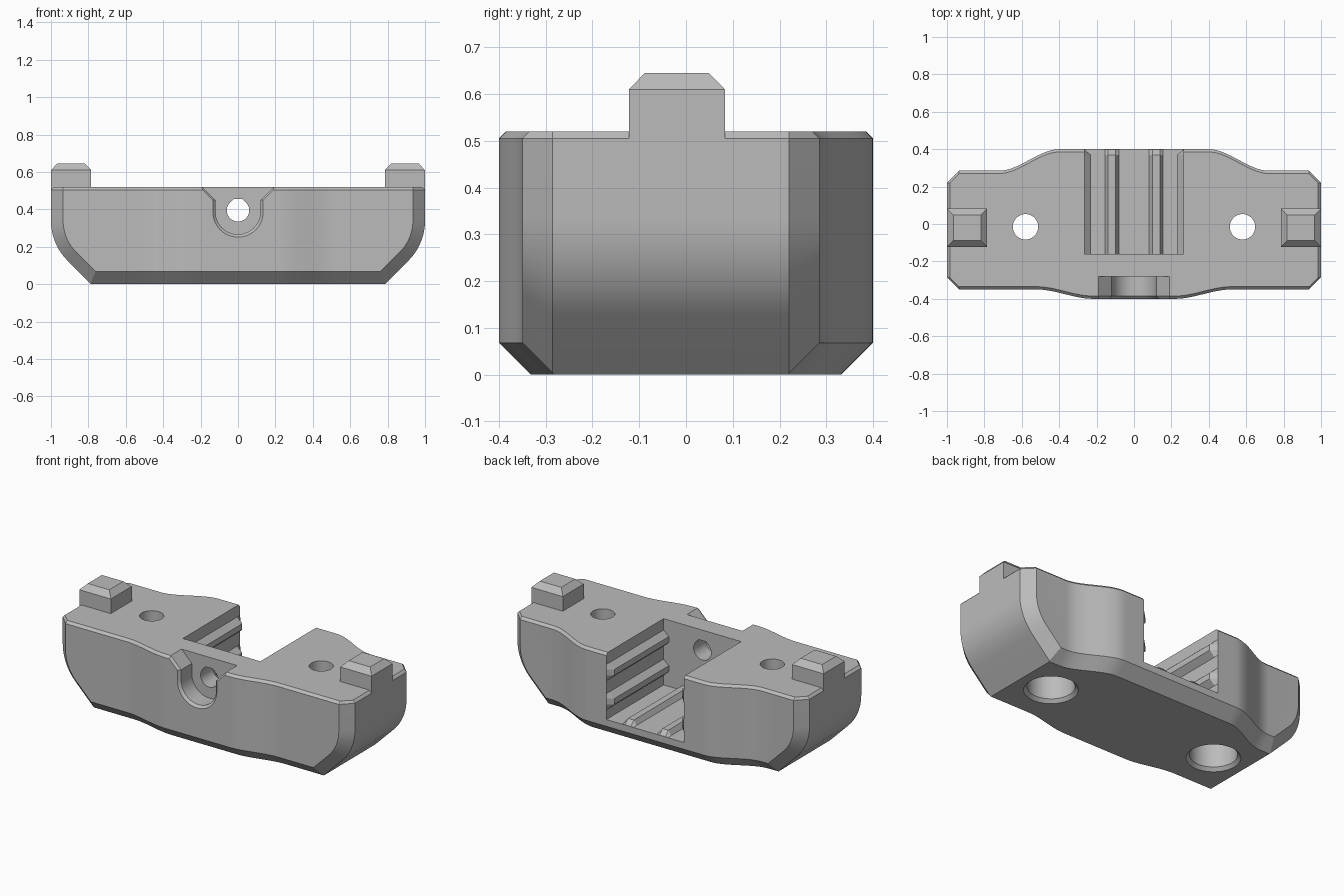
import bpy, bmesh
from math import sin, cos, pi, radians

if "Cube" in bpy.data.objects:
    bpy.data.objects.remove(bpy.data.objects["Cube"])

grey = bpy.data.materials.new("matte grey")
grey.use_nodes = True
grey.diffuse_color = (0.5, 0.5, 0.5, 1)
grey.node_tree.nodes["Principled BSDF"].inputs["Base Color"].default_value = (0.5, 0.5, 0.5, 1)


def loft(name, rings):
    """Join equal-length rings of points and cap both ends."""
    bm = bmesh.new()
    loops = [[bm.verts.new(p) for p in ring] for ring in rings]
    n = len(loops[0])
    for a, b in zip(loops, loops[1:]):
        for i in range(n):
            j = (i + 1) % n
            bm.faces.new((a[i], a[j], b[j], b[i]))
    bm.faces.new(loops[0])
    bm.faces.new(loops[-1])
    bmesh.ops.recalc_face_normals(bm, faces=bm.faces)
    mesh = bpy.data.meshes.new(name)
    bm.to_mesh(mesh)
    bm.free()
    mesh.materials.append(grey)
    ob = bpy.data.objects.new(name, mesh)
    bpy.context.collection.objects.link(ob)
    return ob


def combine(target, tool, operation):
    mod = target.modifiers.new(operation, "BOOLEAN")
    mod.operation, mod.solver, mod.object = operation, "EXACT", tool
    bpy.context.view_layer.objects.active = target
    bpy.ops.object.modifier_apply(modifier=mod.name)
    bpy.data.objects.remove(tool)


def at_y(profile, y):
    return [(x, y, z) for x, z in profile]


def mirrored(half):
    return half + [(-x, z) for x, z in reversed(half)]


# Plan outline with gently swelling front and back
def swell(x, outer, inner):
    t = min(max((outer - abs(x)) / (outer - inner), 0), 1)
    return t * t * (3 - 2 * t)


def plan(z, inset):
    xs = [-1.1] + [i * 0.02 for i in range(-36, 37)] + [1.1]
    front = [(x, -0.35 - 0.05 * swell(x, 0.52, 0.22) + inset, z) for x in xs]
    back = [(x, 0.285 + 0.115 * swell(x, 0.72, 0.4) - inset, z) for x in reversed(xs)]
    return front + back


body = loft("body", [plan(0, 0.068), plan(0.068, 0), plan(0.505, 0), plan(0.52, 0.015)])


# Rounded, tapered ends with chamfered corners
def end_profile(inset):
    r = 0.3 - inset
    arc = [(0.7 + r * cos(a), 0.339 + r * sin(a))
           for a in (radians(-45 + 5 * i) for i in range(10))]
    x, z = arc[0]
    return mirrored([(x - z - 0.1, -0.1)] + arc + [(1 - inset, 0.505), (0.945 - inset, 0.56)])


full, small = end_profile(0), end_profile(0.065)
combine(body, loft("end_shape", [
    at_y(small, -0.5), at_y(small, -0.35), at_y(full, -0.285),
    at_y(full, 0.22), at_y(small, 0.285), at_y(small, 0.5)]), "INTERSECT")


# Rear pocket, with ribs on its floor and side walls
def pocket(rib):
    floor, wall, h, d = 0.11, 0.265, 0.03 * rib, 0.035 * rib
    half = [(0.118 + dx, floor + dz) for dx, dz in ((-0.037, 0), (-0.02, h), (0.02, h), (0.037, 0))]
    half.append((wall, floor))
    for zc in (0.22, 0.40):
        half += [(wall, zc - 0.05), (wall - d, zc - 0.018), (wall - d, zc + 0.018), (wall, zc + 0.05)]
    return mirrored(half + [(wall, 0.6)])


combine(body, loft("pocket_cut", [
    at_y(pocket(1), -0.16), at_y(pocket(1), 0.37),
    at_y(pocket(0.02), 0.398), at_y(pocket(0.02), 0.5)]), "DIFFERENCE")


# Front recess with a bevelled rim and flared top
def recess(r):
    arc = [(r * sin(a), 0.387 - r * cos(a)) for a in (pi / 2 * i / 14 for i in range(1, 15))]
    return mirrored(arc + [(r, 0.45), (r + 0.13, 0.58)])


combine(body, loft("recess_cut", [
    at_y(recess(0.135), -0.5), at_y(recess(0.135), -0.4),
    at_y(recess(0.12), -0.385), at_y(recess(0.12), -0.28)]), "DIFFERENCE")


# Flat-topped teardrop hole through the front wall
def teardrop(r):
    half = [(r * sin(a), 0.395 - r * cos(a)) for a in (0.75 * pi * i / 18 for i in range(1, 19))]
    return mirrored(half + [(r * 0.4, 0.395 + r)])


combine(body, loft("axle_cut", [at_y(teardrop(0.06), y) for y in (-0.3, -0.1)]), "DIFFERENCE")

# Screw holes, counterbored from below
for side in (-1, 1):
    steps = [(-0.02, 0.15), (0, 0.15), (0.02, 0.132), (0.3, 0.132), (0.3, 0.068), (0.6, 0.068)]
    combine(body, loft("screw_cut", [
        [(side * 0.58 + r * cos(a), -0.015 + r * sin(a), z)
         for a in (2 * pi * i / 40 for i in range(40))] for z, r in steps]), "DIFFERENCE")

body.select_set(True)
bpy.context.view_layer.objects.active = body
bpy.ops.object.shade_smooth_by_angle(angle=radians(20))

# Bevelled locating tabs on both ends
for side, label in ((1, "left"), (-1, "right")):
    def tab(z, e):
        return [(side * x, y, z) for x, y in (
            (0.785 + e, -0.122 + e), (1 - e, -0.122 + e), (1 - e, 0.083 - e), (0.785 + e, 0.083 - e))]
    loft(label + "_tab", [tab(0.505, 0), tab(0.61, 0), tab(0.645, 0.034)])
